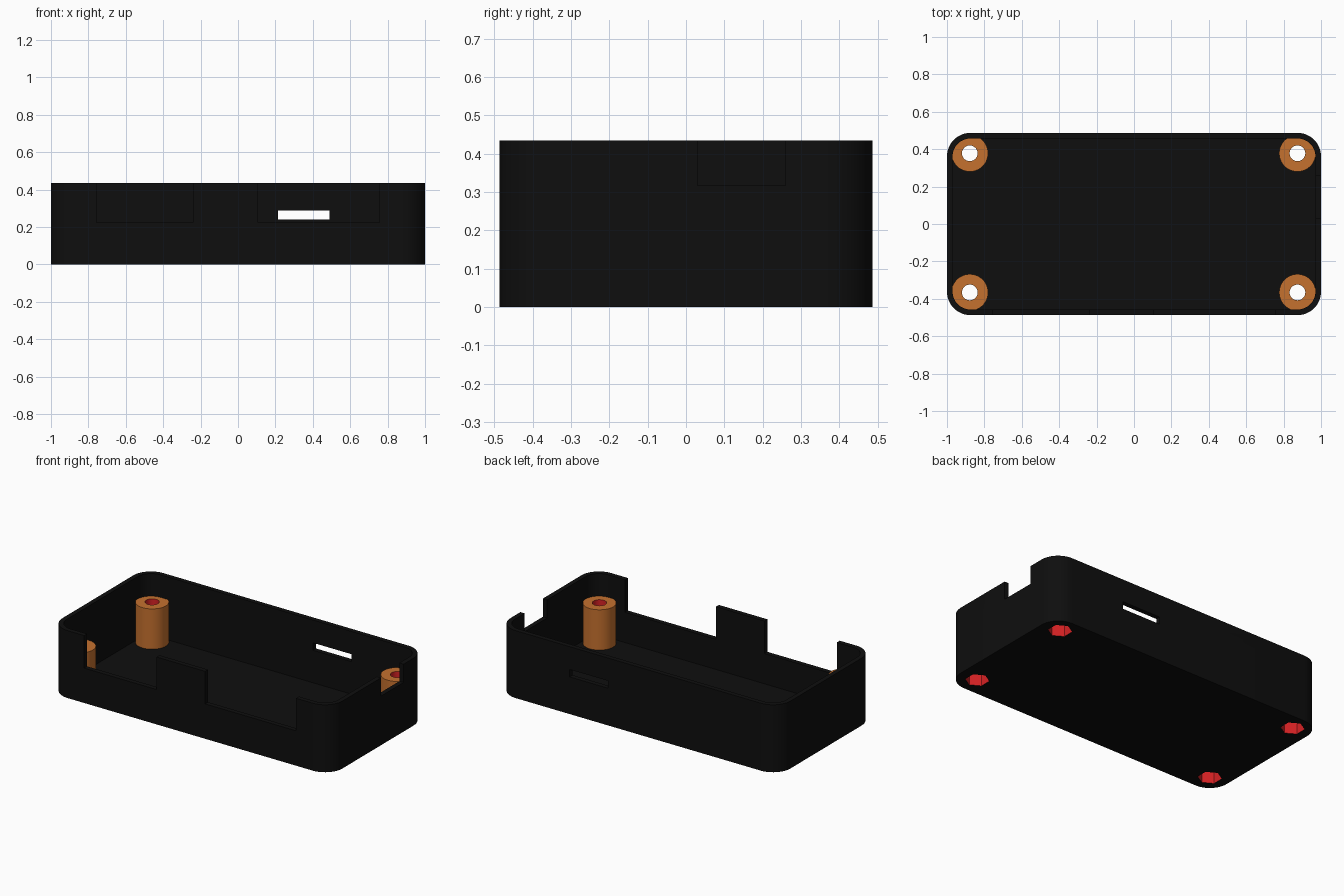
import bpy, bmesh, math
from mathutils import Vector

if "Cube" in bpy.data.objects:
    bpy.data.objects.remove(bpy.data.objects["Cube"])


def material(name, rgb):
    m = bpy.data.materials.new(name)
    m.diffuse_color = (*rgb, 1)
    m.use_nodes = True
    m.node_tree.nodes["Principled BSDF"].inputs["Base Color"].default_value = m.diffuse_color
    return m


BLACK = material("black plastic", (0.0045, 0.0045, 0.0045))
ORANGE = material("orange", (0.56, 0.165, 0.028))
RED = material("red", (0.68, 0.016, 0.018))

HX, HY, H = 1.0, 0.487, 0.435      # half length, half width, height
WALL, FLOOR, RADIUS = 0.03, 0.03, 0.125
BOSS_TOP, BOSS_R, HOLE_R, NUT_R, NUT_DEPTH = 0.29, 0.098, 0.042, 0.071, 0.1
SCREWS = [(x, y) for x in (-0.878, 0.874) for y in (-0.366, 0.378)]


def prism(name, pts, z0, z1):
    """Extrude a flat outline from z0 to z1."""
    bm = bmesh.new()
    low = bm.faces.new([bm.verts.new((x, y, z0)) for x, y in pts])
    top = bmesh.ops.extrude_face_region(bm, geom=[low])["geom"]
    for v in top:
        if isinstance(v, bmesh.types.BMVert):
            v.co.z = z1
    bmesh.ops.recalc_face_normals(bm, faces=bm.faces)
    me = bpy.data.meshes.new(name)
    bm.to_mesh(me)
    bm.free()
    ob = bpy.data.objects.new(name, me)
    bpy.context.collection.objects.link(ob)
    return ob


def circle(x, y, r, n, start=0.0):
    return [(x + r * math.cos(start + math.tau * i / n),
             y + r * math.sin(start + math.tau * i / n)) for i in range(n)]


def rounded(hx, hy, r, n=12):
    pts = []
    for k, (sx, sy) in enumerate(((1, 1), (-1, 1), (-1, -1), (1, -1))):
        for i in range(n + 1):
            a = math.pi / 2 * (k + i / n)
            pts.append((sx * (hx - r) + r * math.cos(a), sy * (hy - r) + r * math.sin(a)))
    return pts


def box(name, x0, x1, y0, y1, z0, z1):
    return prism(name, [(x0, y0), (x1, y0), (x1, y1), (x0, y1)], z0, z1)


def cut(ob, cutters):
    """Subtract the cutters, then discard them."""
    for c in cutters:
        mod = ob.modifiers.new("cut", "BOOLEAN")
        mod.operation, mod.solver, mod.object = "DIFFERENCE", "EXACT", c
    bpy.context.view_layer.update()
    dg = bpy.context.evaluated_depsgraph_get()
    me = bpy.data.meshes.new_from_object(ob.evaluated_get(dg))
    ob.modifiers.clear()
    ob.data = me
    for c in cutters:
        bpy.data.objects.remove(c)


def screw_cutters(x, y):
    return [prism("hole_cutter", circle(x, y, HOLE_R, 32), -0.1, 0.6),
            prism("nut_cutter", circle(x, y, NUT_R, 6, math.pi / 6), -0.1, NUT_DEPTH)]


def finish(ob, base):
    """Base colour, with red inside the screw holes and nut pockets."""
    me = ob.data
    me.materials.clear()
    me.materials.append(base)
    me.materials.append(RED)
    for p in me.polygons:
        inside = any(all((me.vertices[v].co.xy - Vector(s)).length < NUT_R + 0.002
                         for v in p.vertices) for s in SCREWS)
        p.material_index = 1 if inside and p.normal.z < 0.5 else 0
    bpy.ops.object.select_all(action="DESELECT")
    ob.select_set(True)
    bpy.context.view_layer.objects.active = ob
    bpy.ops.object.shade_smooth_by_angle(angle=math.radians(30))


# Open tray with rounded corners, connector notches, card slot and nut pockets
tray = prism("case_tray", rounded(HX, HY, RADIUS), 0, H)
cutters = [
    prism("cavity", rounded(HX - WALL, HY - WALL, RADIUS - WALL), FLOOR, 0.6),
    box("front_notch_left", -0.757, -0.24, -0.6, -0.42, 0.225, 0.6),
    box("front_notch_right", 0.106, 0.756, -0.6, -0.42, 0.225, 0.6),
    box("side_notch", 0.93, 1.1, 0.03, 0.26, 0.317, 0.6),
    box("back_slot", 0.215, 0.49, 0.42, 0.6, 0.24, 0.288),
]
for s in SCREWS:
    cutters += screw_cutters(*s)
cut(tray, cutters)
finish(tray, BLACK)

# Screw posts in the four corners
for i, s in enumerate(SCREWS):
    post = prism(f"screw_post_{i + 1}", circle(*s, BOSS_R, 48), FLOOR, BOSS_TOP)
    cut(post, screw_cutters(*s))
    finish(post, ORANGE)
